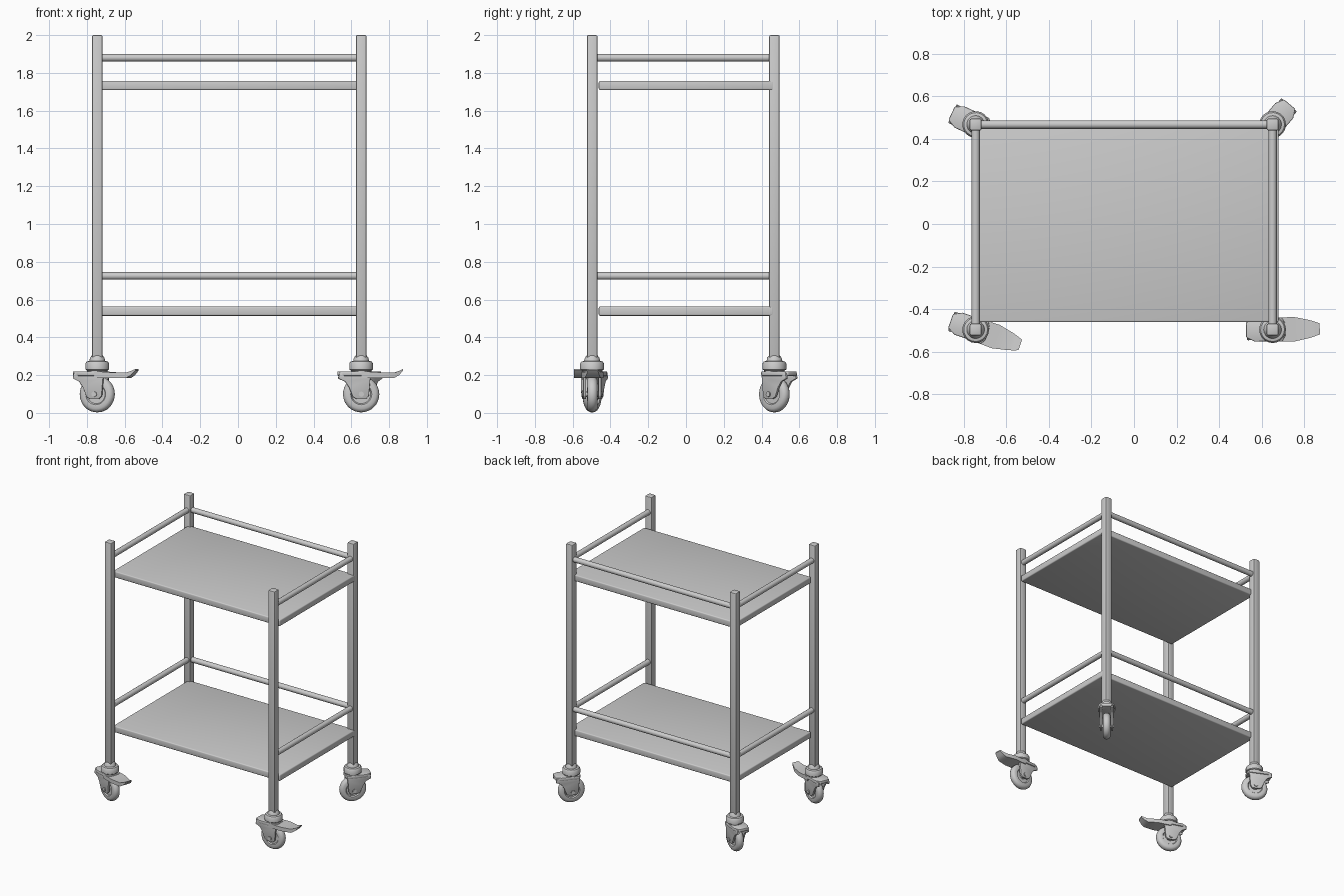
import bpy, bmesh, math
from mathutils import Matrix, Vector

if "Cube" in bpy.data.objects:
    bpy.data.objects.remove(bpy.data.objects["Cube"])

LEFT, RIGHT, FRONT, BACK = -0.745, 0.652, -0.497, 0.462


def finish(name, bm, matrix=None, bevel=0.0, segments=2, angle=35):
    """Turn a bmesh into a named object with optional bevel and smooth shading."""
    bmesh.ops.recalc_face_normals(bm, faces=bm.faces)
    if bevel:
        edges = [e for e in bm.edges if e.calc_face_angle(0) > math.radians(30)]
        bmesh.ops.bevel(bm, geom=edges, offset=bevel, segments=segments,
                        profile=0.5, affect='EDGES', clamp_overlap=True)
    if matrix:
        bm.transform(matrix)
    mesh = bpy.data.meshes.new(name)
    bm.to_mesh(mesh)
    bm.free()
    ob = bpy.data.objects.new(name, mesh)
    bpy.context.collection.objects.link(ob)
    bpy.ops.object.select_all(action='DESELECT')
    ob.select_set(True)
    bpy.context.view_layer.objects.active = ob
    bpy.ops.object.shade_smooth_by_angle(angle=math.radians(angle))
    return ob


def box(name, lo, hi, bevel, segments=2):
    lo, hi = Vector(lo), Vector(hi)
    bm = bmesh.new()
    bmesh.ops.create_cube(bm, size=1, matrix=Matrix.Translation((lo + hi) / 2)
                          @ Matrix.Diagonal((*(hi - lo), 1)))
    return finish(name, bm, None, bevel, segments)


def rod(name, a, b, radius):
    a, b = Vector(a), Vector(b)
    d = b - a
    bm = bmesh.new()
    bmesh.ops.create_cone(bm, cap_ends=True, segments=16, radius1=radius,
                          radius2=radius, depth=d.length)
    return finish(name, bm, Matrix.Translation((a + b) / 2)
                  @ d.to_track_quat('Z', 'Y').to_matrix().to_4x4())


def lathe(name, profile, matrix, steps):
    """Revolve (radius, height) points around local z."""
    bm = bmesh.new()
    vs = [bm.verts.new((r, 0, z)) for r, z in profile]
    es = [bm.edges.new(p) for p in zip(vs, vs[1:])]
    bmesh.ops.spin(bm, geom=vs + es, cent=(0, 0, 0), axis=(0, 0, 1),
                   angle=math.tau, steps=steps)
    bmesh.ops.remove_doubles(bm, verts=bm.verts, dist=1e-4)
    return finish(name, bm, matrix, angle=40)


def prism(name, points, direction, matrix, bevel):
    """Extrude a closed 3D outline along a direction."""
    bm = bmesh.new()
    face = bm.faces.new([bm.verts.new(p) for p in points])
    new = bmesh.ops.extrude_face_region(bm, geom=[face])['geom']
    bmesh.ops.translate(bm, vec=direction,
                        verts=[v for v in new if isinstance(v, bmesh.types.BMVert)])
    return finish(name, bm, matrix, bevel)


def caster(label, x, y, heading, pedal):
    """Swivel caster; its fork's tail points to local -x, the brake to +x."""
    m = Matrix.Translation((x, y, 0)) @ Matrix.Rotation(math.radians(heading), 4, 'Z')
    # swivel collar and stem
    lathe(label + "_swivel_collar",
          [(0, .20), (.05, .20), (.055, .225), (.063, .23), (.063, .262), (.056, .272),
           (.042, .275), (.038, .292), (.028, .305), (0, .305)], m, 20)
    # tyre and hub
    spin = m @ Matrix.Translation((0, 0, .099)) @ Matrix.Rotation(math.pi / 2, 4, 'X')
    lathe(label + "_wheel",
          [(0, -.026), (.022, -.026), (.024, -.018), (.05, -.018), (.056, -.026),
           (.078, -.027), (.090, -.019), (.096, -.007), (.096, .007), (.090, .019),
           (.078, .027), (.056, .026), (.05, .018), (.024, .018), (.022, .026), (0, .026)],
          spin, 32)
    # fork cheeks
    cheek = [(-.115, .215), (-.122, .182), (-.085, .165), (-.065, .135), (-.045, .085),
             (-.025, .073), (.025, .073), (.04, .09), (.048, .18), (.055, .215)]
    for side, y0 in (("left", .032), ("right", -.048)):
        prism(f"{label}_fork_{side}", [(px, y0, pz) for px, pz in cheek],
              (0, .016, 0), m, .004)
    # fork cover over the wheel
    cover = [(-.125, -.035), (-.085, -.055), (.045, -.055), (.06, -.03),
             (.06, .03), (.045, .055), (-.085, .055), (-.125, .035)]
    prism(label + "_fork_cover", [(px, py, .196) for px, py in cover],
          (0, 0, .024), m, .005)
    # axle bolt
    bm = bmesh.new()
    bmesh.ops.create_cone(bm, cap_ends=True, segments=12, radius1=.014,
                          radius2=.014, depth=.11)
    finish(label + "_axle", bm, spin)
    # brake pedal with turned-up tip
    if pedal:
        bm = bmesh.new()
        rows = []
        for px, w, z0, z1 in [(.0, .055, .185, .216), (.10, .058, .185, .215),
                              (.175, .042, .185, .213), (.20, .034, .200, .222),
                              (.222, .026, .224, .232)]:
            rows.append([bm.verts.new(p) for p in
                         ((px, -w, z0), (px, w, z0), (px, w, z1), (px, -w, z1))])
        for a, b in zip(rows, rows[1:]):
            for i in range(4):
                j = (i + 1) % 4
                bm.faces.new((a[i], a[j], b[j], b[i]))
        bm.faces.new(rows[0])
        bm.faces.new(rows[-1])
        finish(label + "_brake_pedal", bm, m)


# Corner posts and casters
corners = [("front_left", LEFT, FRONT, -19, True), ("front_right", RIGHT, FRONT, 1, True),
           ("back_left", LEFT, BACK + .006, -25, False),
           ("back_right", RIGHT, BACK + .006, 230, False)]
for label, x, y, heading, pedal in corners:
    box(label + "_post", (x - .028, y - .028, .28), (x + .028, y + .028, 2), .008)
    caster(label + "_caster", x, y, heading, pedal)

# Two tiers: a tray plus guard rails on three sides
for tier, tray_z, rail_z in (("upper", 1.735, 1.88), ("lower", .54, .725)):
    box(tier + "_shelf", (-.745, -.462, tray_z - .026), (.681, .462, tray_z + .023), .008, 3)
    rod(tier + "_back_rail", (LEFT, BACK + .006, rail_z), (RIGHT, BACK + .006, rail_z), .02)
    for side, x in (("left", LEFT), ("right", RIGHT)):
        rod(f"{tier}_{side}_rail", (x, FRONT, rail_z), (x, BACK, rail_z), .02)
